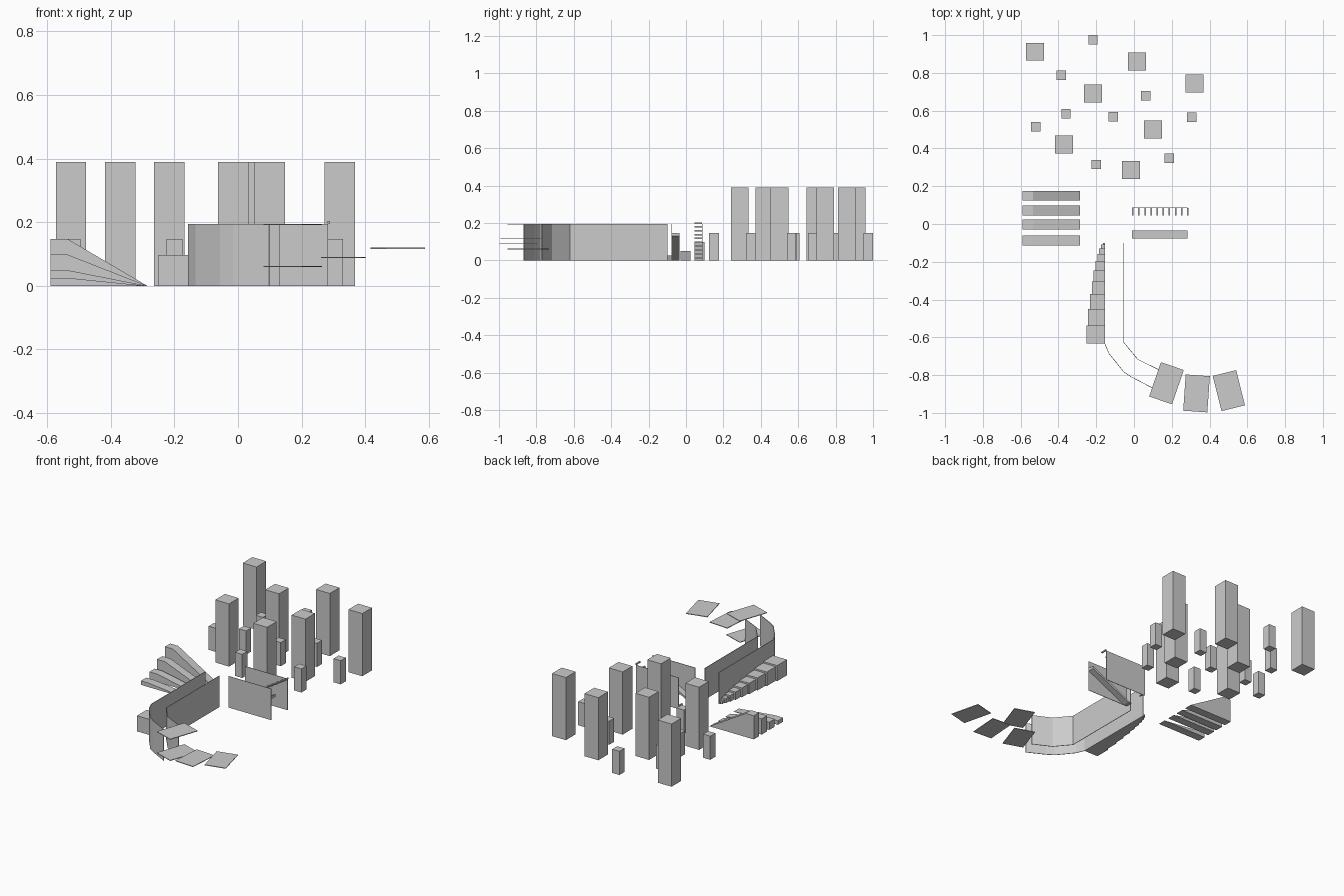
import bpy
from math import radians

if "Cube" in bpy.data.objects:
    bpy.data.objects.remove(bpy.data.objects["Cube"])


def mesh_object(name, verts, faces):
    mesh = bpy.data.meshes.new(name)
    mesh.from_pydata(verts, [], faces)
    mesh.update()
    ob = bpy.data.objects.new(name, mesh)
    bpy.context.collection.objects.link(ob)
    return ob


def box(name, x0, x1, y0, y1, z0, z1):
    """Axis-aligned box from its limits."""
    bpy.ops.mesh.primitive_cube_add(size=1, location=((x0 + x1) / 2, (y0 + y1) / 2, (z0 + z1) / 2))
    ob = bpy.context.object
    ob.name = name
    ob.scale = (x1 - x0, y1 - y0, z1 - z0)
    return ob


def prism(name, profile, y0, y1):
    """Extrude an x-z profile along y (profile runs counter-clockwise seen from the front)."""
    n = len(profile)
    verts = [(x, y, z) for y in (y0, y1) for x, z in profile]
    faces = [tuple(range(n)), tuple(range(2 * n - 1, n - 1, -1))]
    faces += [(i, i + n, (i + 1) % n + n, (i + 1) % n) for i in range(n)]
    return mesh_object(name, verts, faces)


def thin_wall(name, path, height):
    """Upright sheet that follows a plan path."""
    n = len(path)
    verts = [(x, y, z) for z in (0, height) for x, y in path]
    faces = [(i, i + 1, i + 1 + n, i + n) for i in range(n - 1)]
    ob = mesh_object(name, verts, faces)
    mod = ob.modifiers.new("thickness", 'SOLIDIFY')
    mod.thickness = 0.003
    mod.offset = 0
    return ob


def pillars(name, centres, side, height):
    h = side / 2
    for x, y in centres:
        box(name, x - h, x + h, y - h, y + h, 0, height)


WALL_H = 0.195

# Tall and short pillars at the back
pillars("tall_pillar", [(-0.525, 0.912), (0.016, 0.86), (0.32, 0.745), (-0.216, 0.692),
                        (0.10, 0.50), (-0.37, 0.42), (-0.015, 0.287)], 0.095, 0.39)
pillars("short_pillar", [(-0.217, 0.975), (-0.386, 0.787), (0.062, 0.678), (-0.36, 0.583),
                         (-0.111, 0.568), (0.305, 0.564), (-0.52, 0.515), (-0.199, 0.315),
                         (0.186, 0.347)], 0.05, 0.147)

# Four ramps of growing height, each with a flat landing
for y, h in ((-0.087, 0.025), (-0.003, 0.049), (0.072, 0.098), (0.15, 0.147)):
    prism("ramp", [(-0.59, 0), (-0.285, 0), (-0.535, h), (-0.59, h)], y - 0.026, y + 0.026)

# Growing cubes along the outer corridor wall
y = -0.10
for i in range(1, 11):
    s = 0.0097 * i
    box("step_cube", -0.155 - s, -0.155, y - s, y, 0, s)
    y -= s

# Bent corridor made of two thin walls
thin_wall("outer_corridor_wall", [(-0.155, -0.10), (-0.155, -0.632), (-0.133, -0.685),
                                  (-0.055, -0.782), (-0.013, -0.81), (0.098, -0.868)], WALL_H)
thin_wall("inner_corridor_wall", [(-0.058, -0.10), (-0.058, -0.622), (0.02, -0.717),
                                  (0.132, -0.772)], WALL_H)

# Floating platforms: x, y, z, turn in degrees
for x, y, z, turn in ((0.172, -0.843, 0.061, -19), (0.172, -0.843, 0.193, -19),
                      (0.331, -0.897, 0.089, -4), (0.502, -0.882, 0.118, 14)):
    ob = box("platform", x - 0.064, x + 0.064, y - 0.096, y + 0.096, z - 0.002, z + 0.002)
    ob.rotation_euler.z = radians(turn)

# Front panel with a sloping board fixed behind it
thin_wall("front_panel", [(-0.01, -0.076), (0.283, -0.076)], WALL_H)
prism("sloping_board", [(-0.01, 0), (0.015, 0), (0.283, 0.13), (0.283, 0.147)], -0.075, -0.035)

# Rear panel with climbing pegs
thin_wall("rear_panel", [(-0.01, 0.086), (0.283, 0.086)], WALL_H)
for i in range(10):
    px, pz = -0.006 + 0.0323 * i, 0.015 + 0.0205 * i
    box("climbing_peg", px - 0.004, px + 0.004, 0.046, 0.086, pz - 0.004, pz + 0.004)
